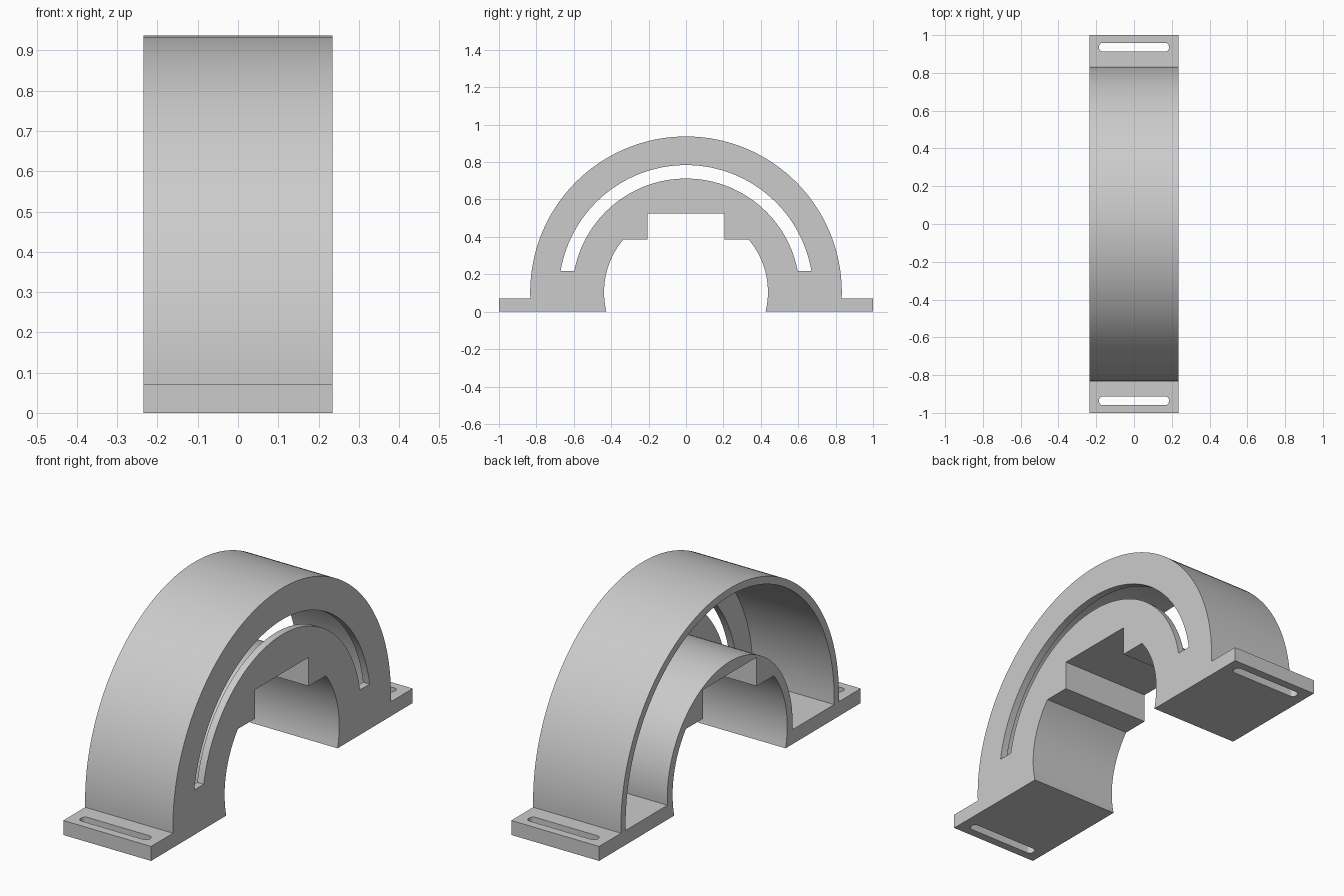
import bpy
import bmesh
from math import asin, cos, sin, pi
from mathutils import Vector

cube = bpy.data.objects.get("Cube")
if cube:
    bpy.data.objects.remove(cube, do_unlink=True)

HALF = 0.235      # half width of the bracket
CENTRE = 0.104    # height of the common arc centre
FOOT = 0.07       # foot and cavity floor height
PLATE = 0.035     # face plate thickness

grey = bpy.data.materials.new("light grey")
grey.use_nodes = True
grey.diffuse_color = (0.6, 0.6, 0.6, 1)
grey.node_tree.nodes["Principled BSDF"].inputs["Base Color"].default_value = (0.6, 0.6, 0.6, 1)


def arc(radius, a0, a1, steps, cy=0.0, cz=CENTRE):
    angles = [a0 + (a1 - a0) * i / steps for i in range(steps + 1)]
    return [(cy + radius * cos(a), cz + radius * sin(a)) for a in angles]


def angle_at(radius, z):
    return asin((z - CENTRE) / radius)


def arch(radius, z_base, steps=80):
    """Arc from the +y side over the top to the -y side, ending at z_base."""
    a = angle_at(radius, z_base)
    return arc(radius, a, pi - a, steps)


def band(r_out, r_in, z_base):
    return arch(r_out, z_base) + arch(r_in, z_base)[::-1]


def prism(name, points, start, depth):
    """Extrude a closed loop of 3D points along the depth vector."""
    bm = bmesh.new()
    face = bm.faces.new([bm.verts.new(Vector(p) + Vector(start)) for p in points])
    top = bmesh.ops.extrude_face_region(bm, geom=[face])
    moved = [v for v in top["geom"] if isinstance(v, bmesh.types.BMVert)]
    bmesh.ops.translate(bm, verts=moved, vec=depth)
    bmesh.ops.recalc_face_normals(bm, faces=bm.faces)
    mesh = bpy.data.meshes.new(name)
    bm.to_mesh(mesh)
    bm.free()
    mesh.materials.append(grey)
    obj = bpy.data.objects.new(name, mesh)
    bpy.context.collection.objects.link(obj)
    return obj


def side_prism(name, outline, x0, x1):
    return prism(name, [(0, y, z) for y, z in outline], (x0, 0, 0), (x1 - x0, 0, 0))


# Arched body with feet and a stepped bore
BORE, LEDGE = 0.438, 0.385
bore_side = arc(BORE, angle_at(BORE, LEDGE), angle_at(BORE, 0), 24)
half_bore = [(0.205, 0.525), (0.205, LEDGE)] + bore_side
outline = [(1, 0), (1, FOOT)] + arch(0.833, FOOT, 96) + [(-1, FOOT), (-1, 0)]
outline += [(-y, z) for y, z in half_bore[::-1]] + half_bore
body = side_prism("arched_bracket", outline, -HALF, HALF)

# Hollow between shell and inner wall, open on the -x side
cutters = [
    side_prism("cavity_cutter", band(0.797, 0.479, FOOT), -HALF - 0.1, HALF - PLATE),
    side_prism("arc_slot_cutter", band(0.68, 0.608, 0.217), HALF - 0.1, HALF + 0.1),
]

# Rounded strap slots through both feet
R, HX, HY = 0.02, 0.185, 0.023
slot = []
for i, (sx, sy) in enumerate([(1, 1), (-1, 1), (-1, -1), (1, -1)]):
    slot += arc(R, i * pi / 2, (i + 1) * pi / 2, 6, sx * (HX - R), sy * (HY - R))
for side in (-1, 1):
    cutters.append(prism("foot_slot_cutter", [(x, y, 0) for x, y in slot],
                         (0, side * 0.936, -0.1), (0, 0, 0.3)))

for cutter in cutters:
    cutter.hide_render = True
    mod = body.modifiers.new(cutter.name, "BOOLEAN")
    mod.operation = "DIFFERENCE"
    mod.solver = "EXACT"
    mod.object = cutter

# Bake the cuts and remove the cutters
bpy.context.view_layer.update()
graph = bpy.context.evaluated_depsgraph_get()
body_mesh = bpy.data.meshes.new_from_object(body.evaluated_get(graph))
body.modifiers.clear()
body.data = body_mesh
for cutter in cutters:
    bpy.data.objects.remove(cutter, do_unlink=True)

bpy.ops.object.select_all(action="DESELECT")
body.select_set(True)
bpy.context.view_layer.objects.active = body
bpy.ops.object.shade_smooth_by_angle(angle=pi / 7)
